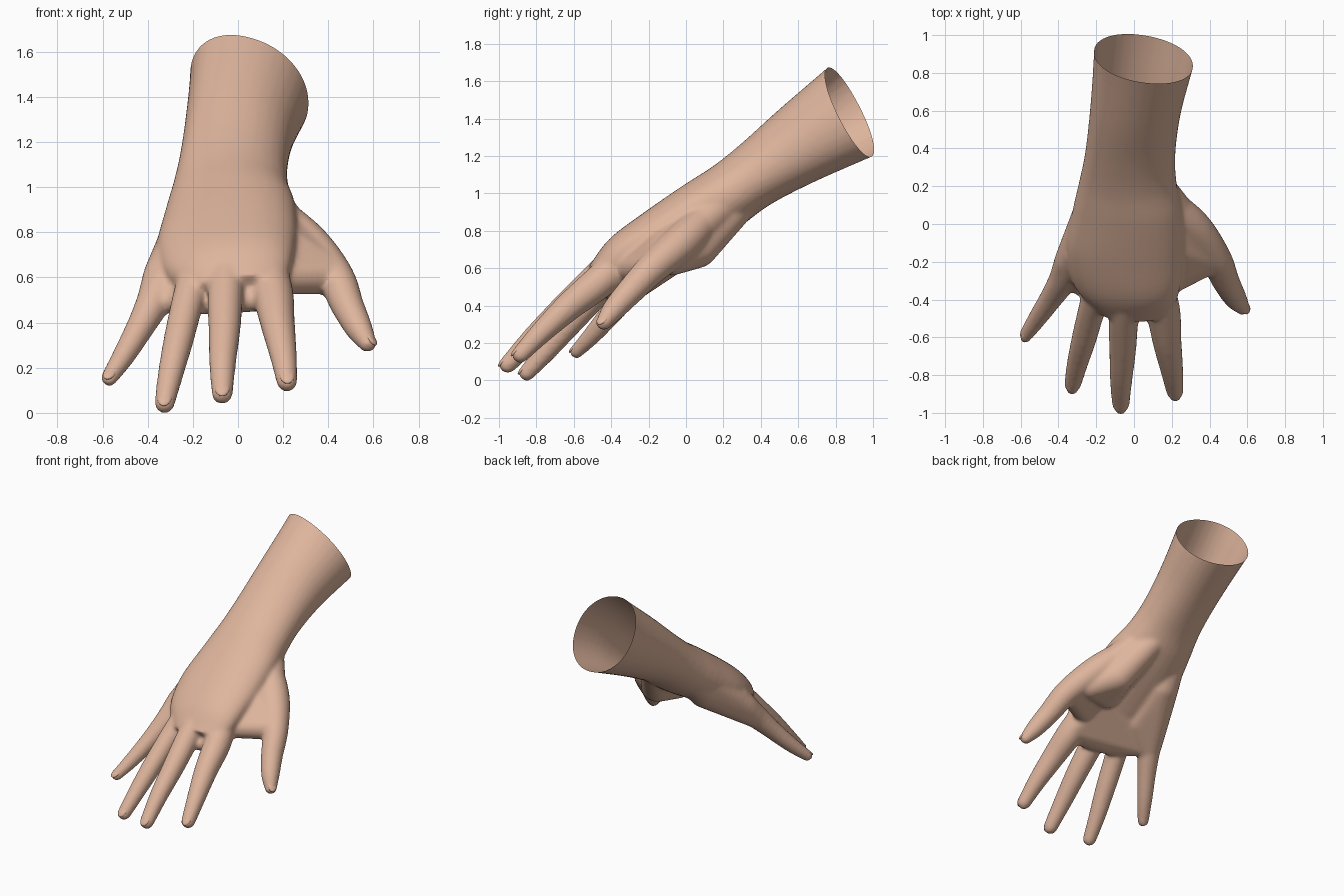
import bpy
import bmesh
from math import cos, sin, pi, sqrt
from mathutils import Vector, Matrix

cube = bpy.data.objects.get("Cube")
if cube:
    bpy.data.objects.remove(cube, do_unlink=True)

skin = bpy.data.materials.new("warm_skin")
skin.use_nodes = True
tone = (0.73, 0.46, 0.335, 1.0)
skin.diffuse_color = tone
bsdf = skin.node_tree.nodes["Principled BSDF"]
bsdf.inputs["Base Color"].default_value = tone
bsdf.inputs["Roughness"].default_value = 0.7

SIDES = 32


def spline(keys, steps=6):
    """Catmull-Rom interpolation of equal-length tuples."""
    pts = [Vector(k) for k in keys]
    pts = [2 * pts[0] - pts[1]] + pts + [2 * pts[-1] - pts[-2]]
    out = []
    for a, b, c, d in zip(pts, pts[1:], pts[2:], pts[3:]):
        for i in range(steps):
            t = i / steps
            out.append(0.5 * (2 * b + (c - a) * t + (2 * a - 5 * b + 4 * c - d) * t**2
                              + (3 * b - a - 3 * c + d) * t**3))
    return out + [pts[-2]]


def loft(bm, rings, power=1.0):
    """Closed skin over rings given as (centre, half axis u, half axis v)."""
    def bend(w):
        return (1 if w >= 0 else -1) * abs(w) ** power
    loops = []
    for c, u, v in rings:
        loops.append([bm.verts.new(c + u * bend(cos(2 * pi * i / SIDES))
                                   + v * bend(sin(2 * pi * i / SIDES)))
                      for i in range(SIDES)])
    for a, b in zip(loops, loops[1:]):
        for i in range(SIDES):
            j = (i + 1) % SIDES
            bm.faces.new((a[i], a[j], b[j], b[i]))
    bm.faces.new(loops[0])
    bm.faces.new(loops[-1])


def tube(bm, keys, back):
    """Round-tipped digit along (x, y, z, radius) keys; returns the tip frame."""
    path = spline(keys)
    rings = []
    for i, p in enumerate(path):
        t = (path[min(i + 1, len(path) - 1)] - path[max(i - 1, 0)]).to_3d().normalized()
        side = t.cross(back).normalized()
        up = side.cross(t)
        rings.append((p.to_3d(), side * p[3], up * p[3]))
    end, r = path[-1].to_3d(), path[-1][3]
    for k in (0.4, 0.7, 0.9, 0.98):
        s = r * sqrt(1 - k * k)
        rings.append((end + t * r * k, side * s, up * s))
    loft(bm, rings)
    return end, t, side, up, r


def flesh(bm, balls):
    """Taut skin stretched round a few balls given as (x, y, z, radius)."""
    lump = bmesh.new()
    for x, y, z, r in balls:
        bmesh.ops.create_icosphere(lump, subdivisions=3, radius=r,
                                   matrix=Matrix.Translation((x, y, z)))
    hull = bmesh.ops.convex_hull(lump, input=lump.verts[:])
    inside = {g for g in hull["geom_interior"] + hull["geom_unused"]
              if isinstance(g, bmesh.types.BMVert)}
    bmesh.ops.delete(lump, geom=list(inside), context='VERTS')
    part = bpy.data.meshes.new("flesh")
    lump.to_mesh(part)
    lump.free()
    bm.from_mesh(part)
    bpy.data.meshes.remove(part)


body = bmesh.new()

# Forearm and palm: x left, x right, top y, top z, bottom y, bottom z, roll
sections = [
    (-0.19, 0.20, -0.52, 0.61, -0.42, 0.48, 0.1),
    (-0.32, 0.24, -0.41, 0.75, -0.26, 0.53, 0.25),
    (-0.36, 0.26, -0.23, 0.89, -0.07, 0.62, 0.2),
    (-0.325, 0.255, -0.01, 1.045, 0.14, 0.73, 0.1),
    (-0.29, 0.225, 0.15, 1.15, 0.30, 0.83, 0.0),
    (-0.26, 0.22, 0.30, 1.27, 0.45, 0.94, -0.07),
    (-0.235, 0.25, 0.50, 1.45, 0.68, 1.06, -0.1),
    (-0.215, 0.325, 0.74, 1.655, 0.995, 1.20, -0.13),
    (-0.21, 0.37, 0.93, 1.82, 1.22, 1.30, -0.13),
]
rings = []
for xl, xr, yt, zt, yb, zb, roll in spline(sections):
    v = Vector((0, (yt - yb) / 2, (zt - zb) / 2))
    u = Vector(((xr - xl) / 2, 0, 0)) + v * roll
    rings.append((Vector(((xl + xr) / 2, (yt + yb) / 2, (zt + zb) / 2)), u, v))
loft(body, rings, 0.95)

# Digits, each from its root inside the palm to its tip
digits = {
    "index": [(0.12, -0.30, 0.68, 0.085), (0.155, -0.46, 0.53, 0.09),
              (0.175, -0.62, 0.40, 0.077), (0.20, -0.77, 0.26, 0.061),
              (0.217, -0.885, 0.14, 0.047)],
    "middle": [(-0.04, -0.32, 0.70, 0.085), (-0.055, -0.49, 0.54, 0.08),
               (-0.06, -0.67, 0.37, 0.071), (-0.068, -0.82, 0.225, 0.06),
               (-0.07, -0.953, 0.085, 0.047)],
    "ring": [(-0.17, -0.30, 0.65, 0.085), (-0.225, -0.46, 0.48, 0.072),
             (-0.265, -0.61, 0.315, 0.066), (-0.30, -0.74, 0.165, 0.056),
             (-0.325, -0.85, 0.042, 0.045)],
    "little": [(-0.29, -0.14, 0.68, 0.095), (-0.36, -0.27, 0.52, 0.08),
               (-0.43, -0.38, 0.385, 0.063), (-0.505, -0.49, 0.255, 0.051),
               (-0.57, -0.585, 0.155, 0.038)],
    "thumb": [(0.16, 0.12, 0.88, 0.09), (0.31, -0.02, 0.74, 0.10),
              (0.43, -0.18, 0.60, 0.085), (0.485, -0.30, 0.475, 0.073),
              (0.535, -0.39, 0.375, 0.061), (0.573, -0.44, 0.31, 0.042)],
}
dorsal = Vector((0, -0.6, 0.8))
thumb_back = Vector((0.75, -0.4, 0.5))
tips = {name: tube(body, keys, thumb_back if name == "thumb" else dorsal)
        for name, keys in digits.items()}

# Web from the wrist and index root out to the thumb
flesh(body, [(0.11, 0.20, 0.94, 0.10), (0.42, -0.17, 0.61, 0.085),
             (0.17, -0.31, 0.60, 0.075), (0.04, -0.05, 0.82, 0.12)])
# Thumb pad on the palm
flesh(body, [(0.07, 0.27, 0.92, 0.09), (0.19, 0.06, 0.71, 0.11),
             (0.31, -0.08, 0.65, 0.09), (0.14, -0.12, 0.66, 0.09)])
# Heel and outer edge of the hand down to the little finger
flesh(body, [(-0.16, 0.20, 0.96, 0.11), (-0.19, 0.04, 0.78, 0.13),
             (-0.335, -0.19, 0.61, 0.085), (-0.19, -0.20, 0.62, 0.10),
             (-0.39, -0.31, 0.47, 0.066)])
# Finger webs along the end of the palm
flesh(body, [(0.16, -0.43, 0.53, 0.07), (0.045, -0.455, 0.50, 0.055),
             (-0.15, -0.41, 0.49, 0.055), (-0.32, -0.30, 0.50, 0.055),
             (0.08, -0.18, 0.70, 0.10), (-0.22, -0.12, 0.72, 0.10)])

# Fuse the parts into one soft skin
bmesh.ops.recalc_face_normals(body, faces=body.faces)
mesh = bpy.data.meshes.new("hand_and_forearm")
body.to_mesh(mesh)
body.free()
hand = bpy.data.objects.new("hand_and_forearm", mesh)
bpy.context.collection.objects.link(hand)
fuse = hand.modifiers.new("fuse", 'REMESH')
fuse.mode = 'VOXEL'
fuse.voxel_size = 0.012
soften = hand.modifiers.new("soften", 'SMOOTH')
soften.factor = 0.5
soften.iterations = 10
bpy.context.view_layer.update()
fused = bpy.data.meshes.new_from_object(
    hand.evaluated_get(bpy.context.evaluated_depsgraph_get()))
hand.modifiers.clear()
hand.data = fused

# Open end of the forearm, cut at a slant
bm = bmesh.new()
bm.from_mesh(fused)
bmesh.ops.bisect_plane(bm, geom=bm.verts[:] + bm.edges[:] + bm.faces[:],
                       plane_co=(0.05, 0.87, 1.44), plane_no=(0.24, 0.88, 0.48),
                       clear_outer=True)
bm.to_mesh(fused)
bm.free()


def finish(obj):
    obj.data.materials.clear()
    obj.data.materials.append(skin)
    for p in obj.data.polygons:
        p.use_smooth = True
        p.material_index = 0


finish(hand)

# Nails: thin curved plates set into the tips
for name, (end, t, side, up, r) in tips.items():
    bm = bmesh.new()
    bmesh.ops.create_uvsphere(bm, u_segments=20, v_segments=10, radius=1)
    frame = Matrix((side * r * 0.7, t * r * 1.05, up * r * 0.3)).transposed().to_4x4()
    frame.translation = end + up * r * 0.64 - t * r * 0.15
    bm.transform(frame)
    nail_mesh = bpy.data.meshes.new(name + "_nail")
    bm.to_mesh(nail_mesh)
    bm.free()
    nail = bpy.data.objects.new(name + "_nail", nail_mesh)
    bpy.context.collection.objects.link(nail)
    finish(nail)
